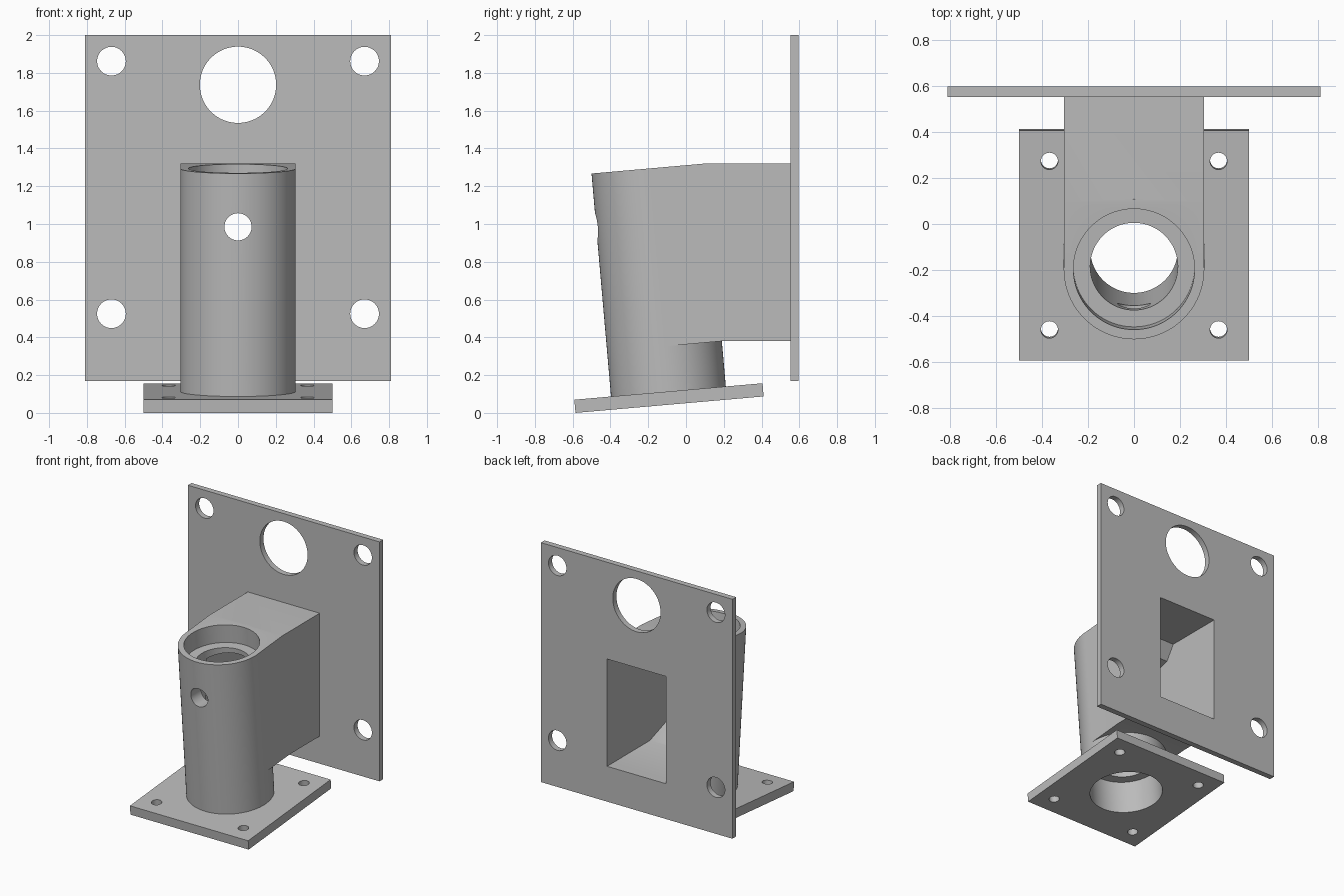
import bpy, bmesh
from math import radians
from mathutils import Matrix, Vector

cube = bpy.data.objects.get("Cube")
if cube:
    bpy.data.objects.remove(cube, do_unlink=True)

grey = bpy.data.materials.new("plain_grey")
grey.use_nodes = True
colour = (0.5, 0.5, 0.5, 1)
grey.diffuse_color = colour
grey.node_tree.nodes["Principled BSDF"].inputs["Base Color"].default_value = colour

# Frame of the leaning post: origin at the middle of the base underside
TILT = Matrix.Translation((0, -0.087, 0.0436)) @ Matrix.Rotation(radians(5), 4, 'X')
LEVEL = Matrix.Identity(4)
ALONG_Y = Matrix.Rotation(radians(90), 4, 'X')


def finish(name, bm, frame=LEVEL):
    bm.transform(frame)
    bmesh.ops.recalc_face_normals(bm, faces=bm.faces)
    mesh = bpy.data.meshes.new(name)
    bm.to_mesh(mesh)
    bm.free()
    mesh.materials.append(grey)
    obj = bpy.data.objects.new(name, mesh)
    bpy.context.collection.objects.link(obj)
    return obj


def box(name, centre, size, frame=LEVEL):
    bm = bmesh.new()
    bmesh.ops.create_cube(bm, size=1, matrix=Matrix.Translation(centre) @ Matrix.Diagonal((*size, 1)))
    return finish(name, bm, frame)


def rod(name, radius, low, high, frame=LEVEL, x=0, y=0, sides=96):
    bm = bmesh.new()
    bmesh.ops.create_cone(bm, cap_ends=True, segments=sides, radius1=radius, radius2=radius,
                          depth=high - low, matrix=Matrix.Translation((x, y, (low + high) / 2)))
    return finish(name, bm, frame)


def side_profile(name, points, half_width):
    bm = bmesh.new()
    face = bm.faces.new([bm.verts.new((-half_width, y, z)) for y, z in points])
    out = bmesh.ops.extrude_face_region(bm, geom=[face])
    moved = [v for v in out["geom"] if isinstance(v, bmesh.types.BMVert)]
    bmesh.ops.translate(bm, verts=moved, vec=(2 * half_width, 0, 0))
    return finish(name, bm)


def combine(obj, other, operation='DIFFERENCE'):
    mod = obj.modifiers.new("boolean", 'BOOLEAN')
    mod.operation, mod.object, mod.solver = operation, other, 'EXACT'
    bpy.context.view_layer.objects.active = obj
    bpy.ops.object.modifier_apply(modifier=mod.name)
    bpy.data.objects.remove(other, do_unlink=True)


def pocket():
    # Rectangular duct space, narrowing where it meets the bore
    return side_profile("pocket_cutter", [(0.7, 0.44), (0.08, 0.44), (-0.12, 0.51),
                                          (-0.12, 1.1), (0.07, 1.15), (0.14, 1.26), (0.7, 1.26)], 0.25)


# Tilted base plate with four bolt holes and a socket
base = box("base_plate", (0, 0, 0.035), (1, 1, 0.07), TILT)
combine(base, rod("socket_cutter", 0.26, -0.1, 0.2, TILT))
for x in (-0.367, 0.367):
    for y in (-0.367, 0.367):
        combine(base, rod("bolt_cutter", 0.037, -0.1, 0.2, TILT, x, y, 32))

# Leaning tube joined to the level duct
TOP = 1.255
body = rod("tube_and_duct", 0.305, 0.07, TOP, TILT)
axis_top = TILT @ Vector((0, 0, TOP))
axis_low = TILT @ Vector((0, 0, 0.31))
duct = side_profile("duct", [(0.552, 0.38), (0.19, 0.38), axis_low.yz, axis_top.yz,
                             (0.1, 1.32), (0.552, 1.32)], 0.3045)
combine(body, duct, 'UNION')

# Bore with a wider socket at each end, duct space and front hole
combine(body, rod("bore_cutter", 0.19, -0.1, 1.5, TILT))
combine(body, rod("lower_socket_cutter", 0.26, -0.1, 0.26, TILT))
combine(body, rod("upper_socket_cutter", 0.263, 1.115, 1.5, TILT))
combine(body, pocket())
combine(body, rod("front_hole_cutter", 0.072, 0.1, 0.8, ALONG_Y, 0, 0.985, 48))

# Upright mounting plate
plate = box("mounting_plate", (0, 0.574, 1.085), (1.62, 0.044, 1.83))
combine(plate, pocket())
combine(plate, rod("cable_hole_cutter", 0.202, -0.8, -0.4, ALONG_Y, 0, 1.737))
for x in (-0.67, 0.67):
    for z in (0.525, 1.862):
        combine(plate, rod("corner_hole_cutter", 0.076, -0.8, -0.4, ALONG_Y, x, z, 48))

# Smooth round walls, crisp edges
for obj in (base, body, plate):
    bpy.ops.object.select_all(action='DESELECT')
    obj.select_set(True)
    bpy.context.view_layer.objects.active = obj
    bpy.ops.object.shade_smooth_by_angle(angle=radians(20))
